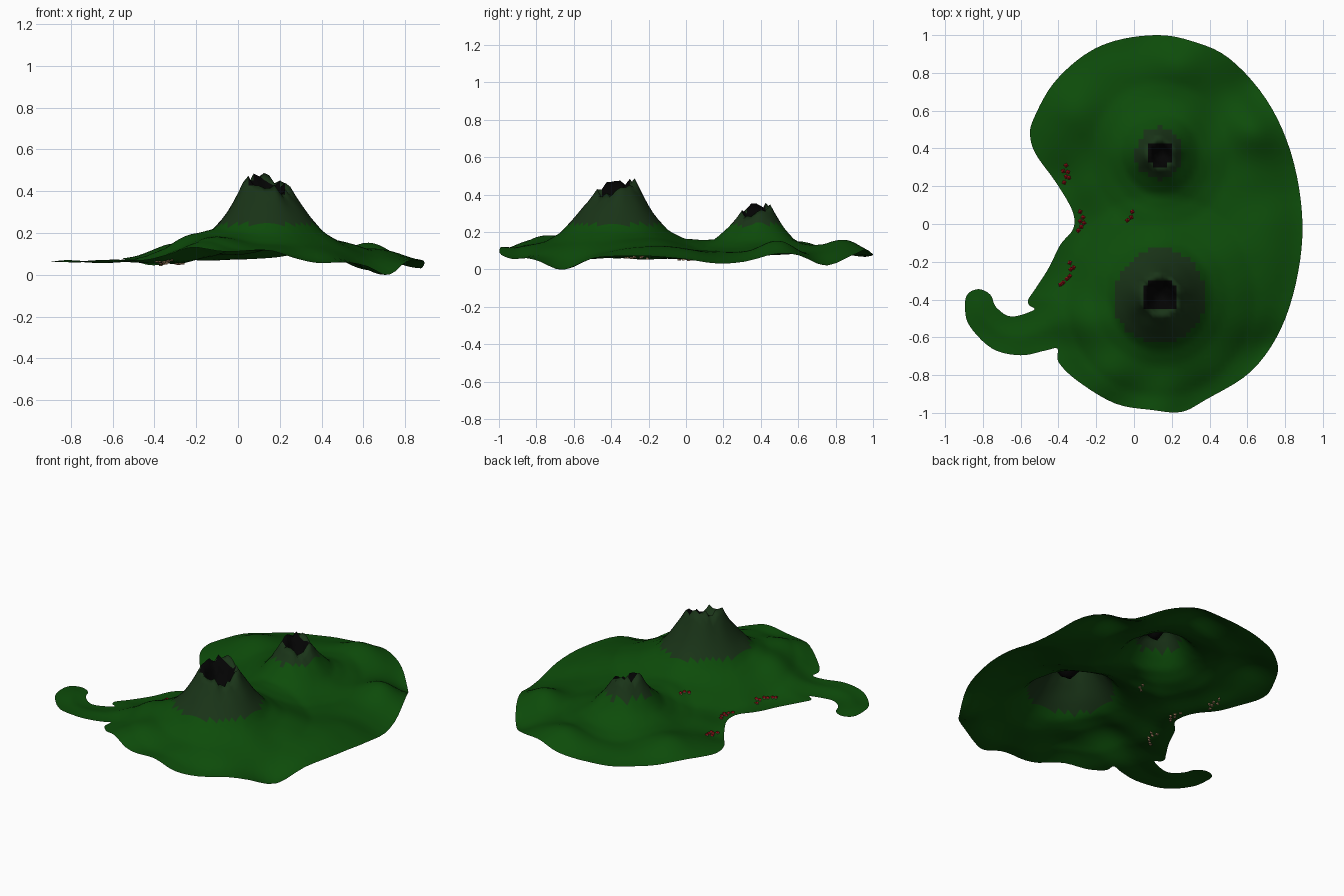
import bpy, bmesh, math, random
from mathutils import Vector, Matrix, noise
from mathutils.geometry import delaunay_2d_cdt

if "Cube" in bpy.data.objects:
    bpy.data.objects.remove(bpy.data.objects["Cube"])

random.seed(4)
CELL = 0.025


def material(name, rgb):
    m = bpy.data.materials.new(name)
    m.diffuse_color = (*rgb, 1)
    m.use_nodes = True
    m.node_tree.nodes["Principled BSDF"].inputs["Base Color"].default_value = m.diffuse_color
    return m


grass = material("grass", (0.004, 0.072, 0.003))
rock = material("rock", (0.010, 0.034, 0.009))
lava = material("dark_crater", (0.001, 0.001, 0.001))
roof_red = material("roof_red", (0.35, 0.006, 0.01))
wall_tan = material("wall_tan", (0.35, 0.22, 0.12))

# Coastline control points, clockwise from the north
COAST = [(.12, 1), (.3, .97), (.5, .88), (.7, .66), (.83, .38), (.89, .05), (.87, -.25),
         (.78, -.55), (.62, -.78), (.38, -.93), (.25, -.995), (.1, -.985), (-.1, -.95),
         (-.3, -.83), (-.4, -.73), (-.405, -.66), (-.47, -.67), (-.6, -.695), (-.75, -.66),
         (-.87, -.54), (-.895, -.44), (-.88, -.37), (-.82, -.345), (-.76, -.375), (-.73, -.44),
         (-.65, -.49), (-.53, -.455), (-.555, -.43), (-.56, -.4), (-.52, -.34), (-.45, -.23),
         (-.39, -.11), (-.33, -.04), (-.315, .02), (-.34, .1), (-.42, .23), (-.52, .37),
         (-.55, .47), (-.53, .56), (-.43, .74), (-.27, .89), (-.1, .97)]

# Hills and hollows: x, y, height, radius
HILLS = [(.70, -.67, -.068, .15), (.1, -1, .05, .16), (-.17, -.8, .075, .17),
         (-.27, 0, -.015, .16), (-.36, -.27, -.025, .12), (-.38, .26, -.025, .12),
         (.64, .5, .065, .13), (.25, .86, .075, .17), (.89, .2, -.045, .17),
         (-.3, .6, .055, .17), (-.25, -.52, .055, .14), (-.7, -.52, -.012, .25),
         (.6, -.15, .035, .2), (.64, .75, -.05, .14), (.4, -.95, -.015, .12),
         (.1, .05, .012, .18), (.2, 1, -.02, .12)]

# Volcanoes: centre, radial profile (radius, height), grey start height, crater half width
VOLCANOES = [
    (.14, -.38, [(0, .22), (.05, .26), (.095, .355), (.13, .295), (.2, .19), (.27, .105), (.35, .055), (.5, 0)], .24, .08),
    (.14, .37, [(0, .14), (.035, .165), (.068, .235), (.10, .18), (.14, .125), (.2, .06), (.27, .025), (.36, 0)], .237, .06)]


def profile_height(profile, r):
    for (r0, h0), (r1, h1) in zip(profile, profile[1:]):
        if r < r1:
            return h0 + (h1 - h0) * (r - r0) / (r1 - r0)
    return 0


def smooth_loop(pts, steps=5):
    out, n = [], len(pts)
    for i in range(n):
        a, b, c, d = (Vector(pts[(i + k) % n]) for k in (-1, 0, 1, 2))
        for s in range(steps):
            t = s / steps
            out.append(.5 * (2 * b + (c - a) * t + (2 * a - 5 * b + 4 * c - d) * t * t
                             + (3 * b - a - 3 * c + d) * t ** 3))
    return out


coast = smooth_loop(COAST)


def height(x, y):
    z = .088 + .012 * noise.noise(Vector((x * 5, y * 5, 3.1)))
    # ground sinks towards the shore
    shore = min((x - c.x) ** 2 + (y - c.y) ** 2 for c in coast)
    z -= .025 * math.exp(-shore / .12 ** 2)
    for hx, hy, h, r in HILLS:
        z += h * math.exp(-((x - hx) ** 2 + (y - hy) ** 2) / r ** 2)
    for vx, vy, profile, _, half in VOLCANOES:
        r, a = math.hypot(x - vx, (y - vy) * .94), math.atan2(y - vy, x - vx)
        z += profile_height(profile, r)
        # ragged rim, lower towards the right
        wobble = .03 * math.cos(a - 2.4) + .012 * math.sin(4 * a + .6) + .006 * math.sin(9 * a)
        z += wobble * half / .075 * math.exp(-((r - half * 1.15) / .06) ** 2)
    return z


def inside(p, poly):
    hit = False
    for a, b in zip(poly, poly[1:] + poly[:1]):
        if (a.y > p.y) != (b.y > p.y) and p.x < a.x + (b.x - a.x) * (p.y - a.y) / (b.y - a.y):
            hit = not hit
    return hit


# Island sheet: grid of points inside the coastline, triangulated and raised
n = len(coast)
grid = [Vector((i * CELL, j * CELL)) for i in range(-40, 41) for j in range(-40, 41)]
grid = [p for p in grid if inside(p, coast) and min((p - c).length for c in coast) > .008]
verts, _, faces, *_ = delaunay_2d_cdt(coast + grid, [(i, (i + 1) % n) for i in range(n)], [], 1, 1e-5)
heights = [height(v.x, v.y) for v in verts]
lowest = min(heights)

mesh = bpy.data.meshes.new("island")
mesh.from_pydata([(v.x, v.y, h - lowest) for v, h in zip(verts, heights)], [], faces)
bm = bmesh.new()
bm.from_mesh(mesh)
bmesh.ops.delete(bm, geom=[v for v in bm.verts if not v.link_faces], context='VERTS')
for f in bm.faces:
    f.normal_update()
    if f.normal.z < 0:
        f.normal_flip()
    f.smooth = True
    c = f.calc_center_median()
    # snap to the grid cell so that colour borders follow the squares
    x, y = ((math.floor(q / CELL) + .5) * CELL for q in (c.x, c.y))
    for vx, vy, _, start, half in VOLCANOES:
        dx, dy = abs(x - vx), abs(y - vy)
        if math.hypot(dx, dy) < .36 and height(x, y) - lowest > start:
            f.material_index = 1
        if max(dx, dy) < half and dx + dy < half * 1.7:
            f.material_index = 2
            break
bm.to_mesh(mesh)
bm.free()
for m in (grass, rock, lava):
    mesh.materials.append(m)
bpy.context.collection.objects.link(bpy.data.objects.new("island", mesh))


# Villages of tiny huts with pointed roofs
def village(name, spots):
    bm = bmesh.new()
    for x, y in spots:
        place = Matrix.Translation((x, y, height(x, y) - lowest)) @ Matrix.Rotation(random.uniform(0, 3), 4, 'Z')
        bmesh.ops.create_cube(bm, size=1, matrix=place @ Matrix.Diagonal((.014, .012, .012, 1)))
        before = set(bm.faces)
        bmesh.ops.create_cone(bm, cap_ends=True, segments=4, radius1=.013, radius2=0, depth=.009,
                              matrix=place @ Matrix.Translation((0, 0, .0105)) @ Matrix.Rotation(math.pi / 4, 4, 'Z'))
        for f in set(bm.faces) - before:
            f.material_index = 1
    me = bpy.data.meshes.new(name)
    bm.to_mesh(me)
    bm.free()
    me.materials.append(wall_tan)
    me.materials.append(roof_red)
    bpy.context.collection.objects.link(bpy.data.objects.new(name, me))


village("north_village", [(-.36, .31), (-.375, .28), (-.35, .275), (-.36, .25), (-.345, .245), (-.37, .22)])
village("bay_village", [(-.285, .065), (-.27, .035), (-.285, .015), (-.265, .005), (-.28, -.015), (-.295, -.035)])
village("valley_village", [(-.01, .065), (-.015, .035), (-.035, .02)])
village("south_village", [(-.34, -.205), (-.32, -.23), (-.335, -.24), (-.34, -.275), (-.355, -.29), (-.375, -.31), (-.39, -.32)])
